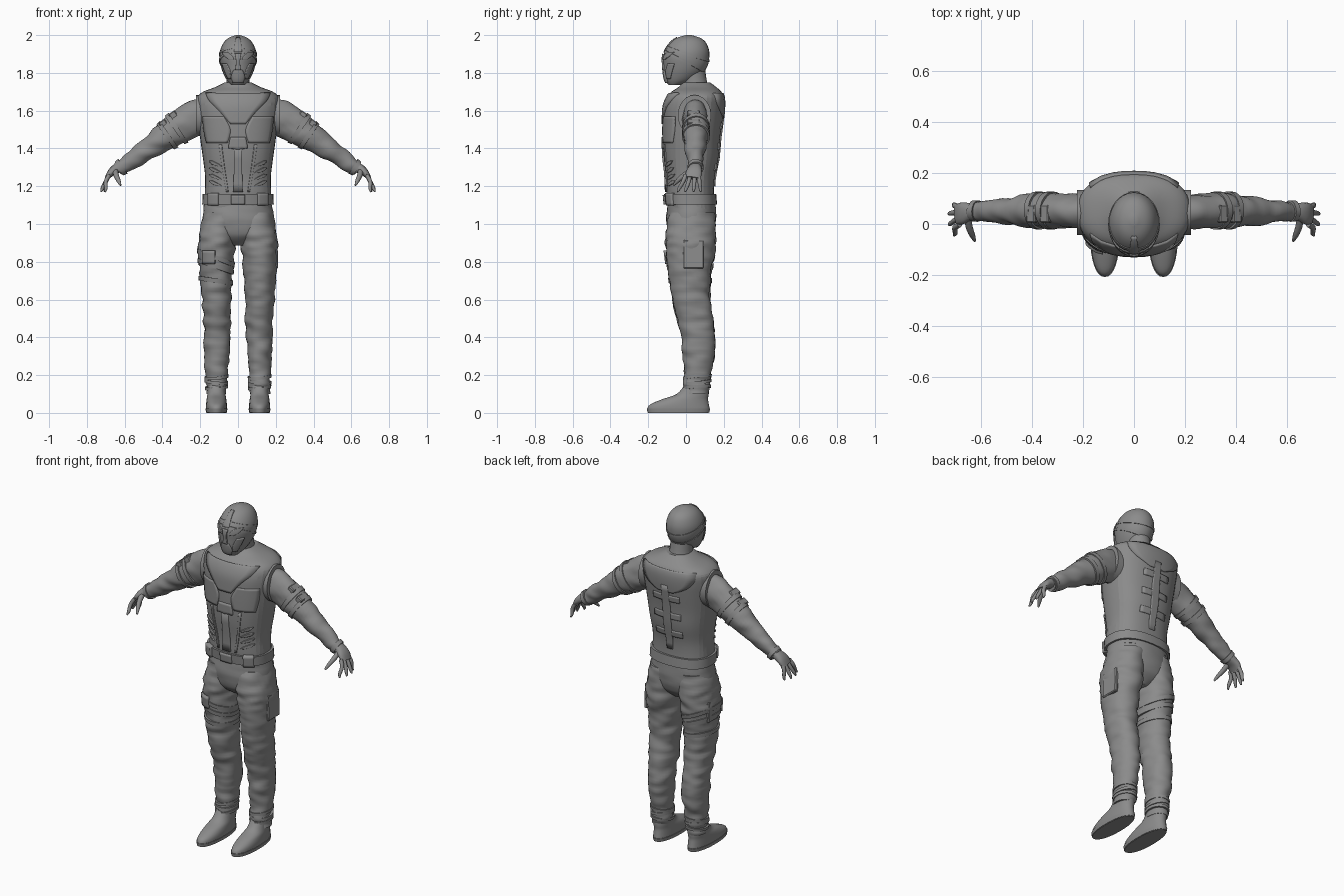
import bpy, bmesh, math
from mathutils import Vector, noise

if "Cube" in bpy.data.objects:
    bpy.data.objects.remove(bpy.data.objects["Cube"], do_unlink=True)

grey = bpy.data.materials.new("cloth_grey")
grey.use_nodes = True
GREY = (0.26, 0.26, 0.26, 1)
grey.diffuse_color = GREY
grey.node_tree.nodes["Principled BSDF"].inputs["Base Color"].default_value = GREY
SIDES = (("left", 1), ("right", -1))


def finish(name, bm, angle=40):
    bmesh.ops.recalc_face_normals(bm, faces=bm.faces)
    mesh = bpy.data.meshes.new(name)
    bm.to_mesh(mesh)
    bm.free()
    mesh.materials.append(grey)
    ob = bpy.data.objects.new(name, mesh)
    bpy.context.collection.objects.link(ob)
    bpy.ops.object.select_all(action="DESELECT")
    ob.select_set(True)
    bpy.context.view_layer.objects.active = ob
    if angle:
        bpy.ops.object.shade_smooth_by_angle(angle=math.radians(angle))
    return ob


def smooth(keys, steps=5):
    """Catmull-Rom through key rings (x, y, z, radius a, radius b)."""
    out = []
    for i in range(len(keys) - 1):
        p = [keys[max(0, min(len(keys) - 1, i + j))] for j in (-1, 0, 1, 2)]
        for s in range(steps):
            t = s / steps
            out.append([b + t / 2 * (c - a + t * (2 * a - 5 * b + 4 * c - d + t * (3 * (b - c) + d - a)))
                        for a, b, c, d in zip(*p)])
    return out + [list(keys[-1])]


def at(rings, v, axis=2):
    """Ring where the given axis reaches v."""
    for a, b in zip(rings, rings[1:]):
        lo, hi = sorted((a[axis], b[axis]))
        if lo <= v <= hi and hi > lo:
            t = (v - a[axis]) / (b[axis] - a[axis])
            return [p + t * (q - p) for p, q in zip(a, b)]
    return min((rings[0], rings[-1]), key=lambda r: abs(r[axis] - v))


def corner(angle, power):
    c, s = math.cos(angle), math.sin(angle)
    return math.copysign(abs(c) ** (2 / power), c), math.copysign(abs(s) ** (2 / power), s)


def skin(name, loops, angle=40, closed=True):
    bm = bmesh.new()
    rows = [[bm.verts.new(p) for p in loop] for loop in loops]
    n = len(rows[0])
    for a, b in zip(rows, rows[1:]):
        for i in range(n if closed else n - 1):
            bm.faces.new((a[i], a[(i + 1) % n], b[(i + 1) % n], b[i]))
    if closed:
        bm.faces.new(rows[0])
        bm.faces.new(rows[-1])
    return finish(name, bm, angle)


def loft(name, rings, n=24, power=2.0, wrinkle=0, along=False, angle=40):
    """Skin over rings, either level or square to their path."""
    loops = []
    for i, (x, y, z, ra, rb) in enumerate(rings):
        u, v = Vector((1, 0, 0)), Vector((0, 1, 0))
        if along:
            t = Vector(rings[min(i + 1, len(rings) - 1)][:3]) - Vector(rings[max(i - 1, 0)][:3])
            u = v.cross(t).normalized()
            v = t.cross(u).normalized()
        loop = []
        for k in range(n):
            c, s = corner(math.tau * k / n, power)
            d = u * c * ra + v * s * rb
            p = Vector((x, y, z)) + d
            fold = noise.noise(Vector((p.x * 11, p.y * 11, p.z * 26))) if wrinkle else 0
            loop.append(p + d.normalized() * wrinkle * fold)
        loops.append(loop)
    return skin(name, loops, angle)


def band(name, rings, z, height, grow, tilt=(0, 0), power=2.0, n=32):
    """Strap hugging a level loft, tilted if wanted."""
    loops = []
    for h, g in ((-.5, -.01), (-.5, grow), (.5, grow), (.5, -.01)):
        loop = []
        for k in range(n):
            c, s = corner(math.tau * k / n, power)
            m = at(rings, z)
            zz = z + h * height + tilt[0] * c * m[3] + tilt[1] * s * m[4]
            r = at(rings, zz)
            loop.append((r[0] + c * (r[3] + g), r[1] + s * (r[4] + g), zz))
        loops.append(loop)
    return skin(name, loops)


def plate(name, rings, rows, raised=.008, side=-1, power=2.0, cols=8):
    """Raised panel on the front (-1) or back (1); rows are (z, x0, x1)."""
    loops = []
    for z, x0, x1 in smooth(rows, 4):
        r = at(rings, z)
        loop = []
        for k in range(cols + 1):
            x = x0 + (x1 - x0) * k / cols
            q = min(1, abs((x - r[0]) / r[3]))
            loop.append((x, r[1] + side * r[4] * (1 - q ** power) ** (1 / power), z))
        loops.append(loop)
    ob = skin(name, loops, 30, closed=False)
    mod = ob.modifiers.new("thickness", "SOLIDIFY")
    mod.thickness, mod.offset = raised * 2, 0
    return ob


def block(name, centre, size, tilt):
    bm = bmesh.new()
    bmesh.ops.create_cube(bm, size=1)
    bmesh.ops.scale(bm, vec=size, verts=bm.verts)
    bmesh.ops.bevel(bm, geom=bm.edges[:], offset=.005, segments=1, affect="EDGES")
    ob = finish(name, bm, 0)
    ob.location, ob.rotation_euler = centre, (0, tilt, 0)


# Vest
VP = 2.4
vest = smooth([(0, .03, 1.08, .178, .125), (0, .022, 1.16, .176, .126), (0, .023, 1.25, .174, .129),
               (0, .027, 1.35, .186, .145), (0, .029, 1.45, .2, .151), (0, .036, 1.55, .211, .158),
               (0, .042, 1.62, .218, .16), (0, .05, 1.67, .217, .15), (0, .055, 1.7, .185, .132),
               (0, .06, 1.725, .12, .1), (0, .055, 1.75, .07, .072)], 4)
loft("vest", vest, 36, VP, angle=12)
plate("chest_yoke", vest, [(1.69, -.17, .17), (1.65, -.15, .15), (1.6, -.1, .1), (1.53, -.04, .04)], .007, power=VP)
plate("back_yoke", vest, [(1.69, -.17, .17), (1.65, -.17, .17), (1.6, -.13, .13), (1.56, -.05, .05)], .006, 1, VP)
plate("sternum_panel", vest, [(1.46, -.04, .04), (1.4, -.05, .05), (1.39, -.022, .022), (1.17, -.025, .025)], power=VP)
plate("spine_panel", vest, [(1.6, -.02, .02), (1.4, -.024, .024), (1.2, -.018, .018)], .007, 1, VP)
for i, z in enumerate((1.3, 1.41, 1.52)):
    plate(f"back_bar_{i}", vest, [(z - .018, -.085, .085), (z + .018, -.085, .085)], .006, 1, VP)
for word, s in SIDES:
    plate(f"{word}_chest_plate", vest, [(1.57, s * .075, s * .185), (1.5, s * .04, s * .18),
                                        (1.43, s * .055, s * .165)], .005, power=VP)
    plate(f"{word}_belly_strip", vest, [(1.42, s * .085, s * .1), (1.3, s * .07, s * .083),
                                        (1.17, s * .05, s * .062)], .006, power=VP)
    for i in range(4):
        z = 1.2 + i * .035
        plate(f"{word}_rib_{i}", vest, [(z, s * .085, s * .1), (z + .012, s * .1, s * .135),
                                        (z + .03, s * .135, s * .15)], .007, power=VP)
    loft(f"{word}_armhole_rim", [(s * x, .045, 1.575, .108, .088) for x in (.15, .205, .222)], along=True)

# Belt
band("belt", vest, 1.13, .055, .012, power=VP)
plate("belt_buckle", vest, [(1.105, -.035, .035), (1.155, -.035, .035)], .02, power=VP)
for word, s in SIDES:
    plate(f"{word}_belt_pouch", vest, [(1.1, s * .1, s * .145), (1.165, s * .1, s * .145)], .024, power=VP)

# Trousers and shoes
loft("trouser_seat", smooth([(0, .03, 1.12, .178, .126), (0, .027, 1.03, .188, .132), (0, .026, .96, .18, .122),
                             (0, .026, .92, .12, .1), (0, .028, .885, .04, .06)]), 36, 2.2, .005)
leg_keys = [(.09, .03, 1.06, .09, .12), (.105, .026, .96, .098, .133), (.113, .025, .88, .097, .132),
            (.115, .022, .8, .092, .12), (.117, .022, .7, .084, .108), (.115, .03, .6, .078, .1),
            (.112, .045, .5, .074, .094), (.112, .065, .4, .07, .09), (.112, .066, .3, .066, .083),
            (.114, .06, .2, .057, .07), (.114, .058, .14, .056, .069), (.114, .056, .1, .05, .063)]
shoe_keys = [(.114, -.04, 0, .052, .16), (.114, -.04, .02, .055, .165), (.114, -.034, .045, .055, .155),
             (.114, -.005, .072, .052, .122), (.114, .035, .1, .048, .084), (.114, .055, .15, .046, .062)]
legs = {}
for word, s in SIDES:
    legs[s] = smooth([(s * k[0],) + k[1:] for k in leg_keys], 7)
    loft(f"{word}_trouser_leg", legs[s], 28, 2.1, .011)
    for i, z in enumerate((.135, .165, .19)):
        band(f"{word}_cuff_fold_{i}", legs[s], z, .016, .006, (.1 * (-1) ** i, .1))
    shoe = smooth([(s * k[0],) + k[1:] for k in shoe_keys], 4)
    loft(f"{word}_shoe", shoe, 28, 2.2)
    band(f"{word}_shoe_sole", shoe, .012, .02, .003, power=2.2)
for i, (z, lean) in enumerate(((.82, -.4), (.775, -.35), (.7, -.15))):
    band(f"right_thigh_strap_{i}", legs[-1], z, .024, .007, (lean, 0))
plate("right_thigh_pouch", legs[-1], [(.79, -.18, -.12), (.86, -.18, -.12)], .014)
block("left_thigh_pocket", (.2, .04, .84), (.022, .11, .15), -.03)
block("right_thigh_pocket", (-.2, .04, .84), (.018, .09, .12), .03)

# Sleeves, straps and hands
sleeve_keys = [(.15, .045, 1.59, .08, .066), (.22, .048, 1.56, .095, .066), (.3, .052, 1.52, .09, .067),
               (.38, .053, 1.465, .075, .067), (.46, .05, 1.41, .06, .056), (.54, .05, 1.355, .05, .044),
               (.6, .05, 1.312, .041, .036), (.635, .052, 1.29, .034, .034)]
palm_keys = [(.61, .05, 1.308, .028, .03), (.645, .048, 1.292, .026, .035), (.672, .042, 1.272, .02, .043),
             (.694, .036, 1.243, .012, .04)]
fingers = (("index", -.002, -.045, .705), ("middle", .022, -.004, .724),
           ("ring", .046, .04, .725), ("little", .068, .078, .708))
for word, s in SIDES:
    def flip(keys):
        return [(s * k[0],) + tuple(k[1:]) for k in keys]
    sleeve = smooth(sleeve_keys, 6)
    loft(f"{word}_sleeve", flip(sleeve), 24, 2, .009, True)
    for part, x0, x1 in (("upper_strap", .315, .335), ("lower_strap", .365, .385), ("wrist_cuff", .61, .63)):
        hoop = [at(sleeve, x0 + (x1 - x0) * i / 3, 0) for i in range(4)]
        loft(f"{word}_{part}", flip([r[:3] + [r[3] + .007, r[4] + .007] for r in hoop]), 24, 2, 0, True)
    for i, (x, z) in enumerate(((.342, 1.575), (.395, 1.53))):
        block(f"{word}_arm_buckle_{i}", (s * x, .04, z), (.04, .07, .04), s * .6)
    loft(f"{word}_palm", flip(smooth(palm_keys, 4)), 16, 2.3, 0, True)
    for part, y, tip_y, tip_x in fingers:
        loft(f"{word}_{part}_finger", flip(smooth([(.682, y, 1.258, .011, .011),
             (.7, y * .7 + tip_y * .3, 1.225, .011, .011), (tip_x - .006, y * .2 + tip_y * .8, 1.188, .009, .009),
             (tip_x, tip_y, 1.17, .004, .004)], 3)), 10, 2, 0, True)
    loft(f"{word}_thumb", flip(smooth([(.65, .03, 1.285, .015, .015), (.645, -.01, 1.258, .014, .014),
         (.632, -.045, 1.228, .011, .011), (.622, -.066, 1.205, .005, .005)], 3)), 10, 2, 0, True)

# Neck and masked head
loft("neck", smooth([(0, .055, 1.7, .075, .075), (0, .046, 1.75, .062, .066), (0, .035, 1.82, .062, .066)]), 24)
head = smooth([(0, -.062, 1.735, .035, .03), (0, -.035, 1.76, .058, .074), (0, -.013, 1.8, .079, .104),
               (0, -.002, 1.84, .092, .117), (0, .001, 1.88, .098, .122), (0, .006, 1.92, .094, .116),
               (0, .012, 1.96, .076, .094), (0, .014, 1.985, .05, .062), (0, .014, 2, .012, .015)], 4)
loft("head", head, 28, angle=25)
plate("mouth_guard", head, [(1.75, -.025, .025), (1.78, -.034, .034), (1.815, -.022, .022)], .007)
plate("nose_ridge", head, [(1.815, -.014, .014), (1.86, -.01, .01), (1.9, -.016, .016)], .008)
plate("crown_ridge", head, [(1.91, -.02, .02), (1.95, -.016, .016), (1.985, -.01, .01)], .005)
band("hood_edge", head, 1.86, .014, .004, (0, -.45))
band("hood_seam", head, 1.9, .012, .003, (0, -.3))
for word, s in SIDES:
    plate(f"{word}_brow", head, [(1.87, s * .02, s * .045), (1.89, s * .03, s * .07), (1.91, s * .055, s * .08)], .006)
    plate(f"{word}_cheek_guard", head, [(1.77, s * .035, s * .05), (1.81, s * .04, s * .068),
                                        (1.85, s * .058, s * .082)], .006)
